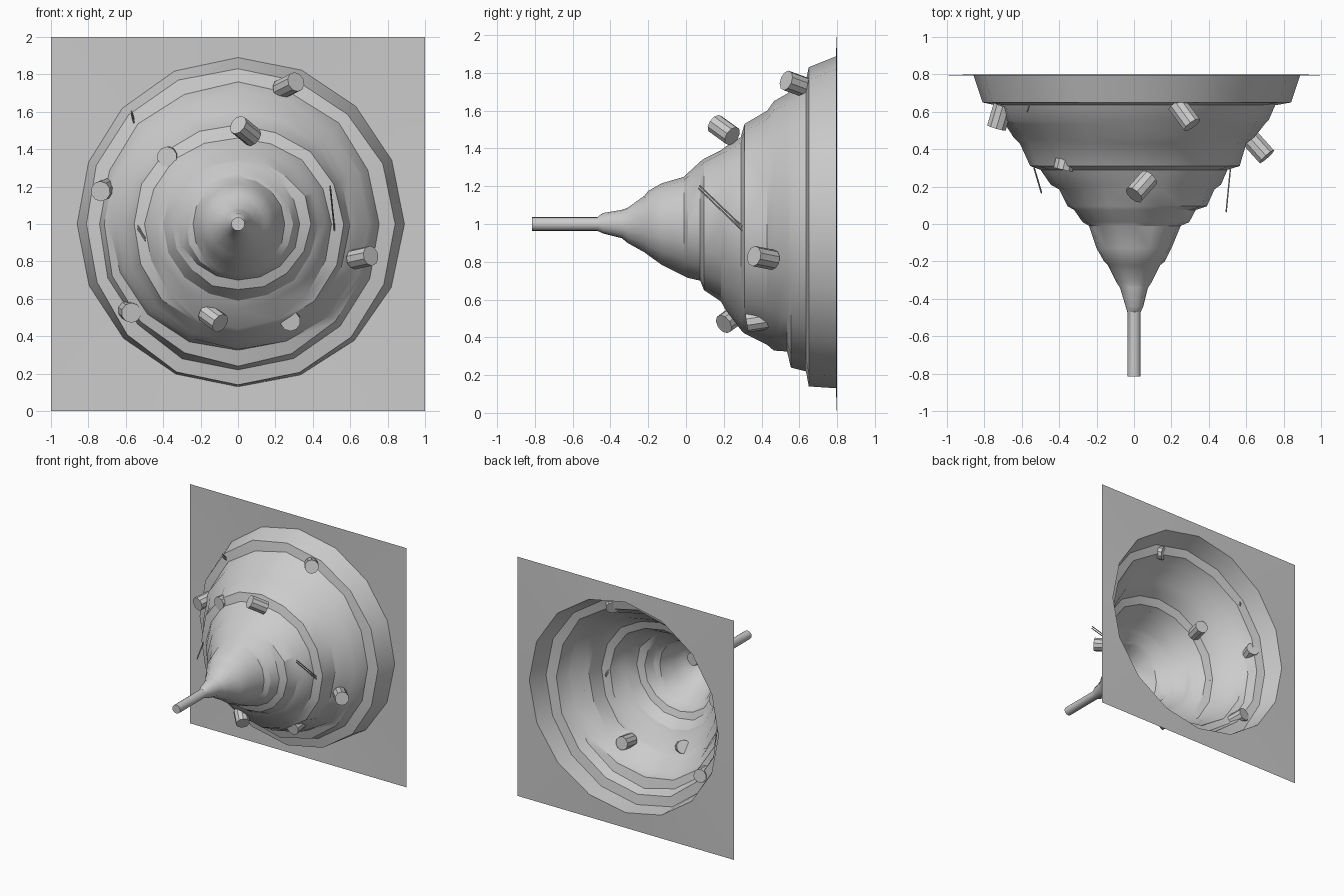
import bpy, bmesh, math, random
from mathutils import Vector

if "Cube" in bpy.data.objects:
    bpy.data.objects.remove(bpy.data.objects["Cube"])

random.seed(4)
SEG = 16

# Funnel rings: depth y, then radius to the right, top, left and bottom
RINGS = [
    (-0.815, .036, .036, .036, .036), (-0.47, .036, .036, .036, .036),
    (-0.44, .05, .058, .045, .05), (-0.34, .075, .075, .075, .075),
    (-0.31, .095, .085, .095, .10), (-0.22, .14, .15, .14, .15),
    (-0.20, .165, .175, .16, .165), (-0.13, .20, .215, .20, .215),
    (-0.01, .25, .25, .24, .275), (0.01, .295, .27, .275, .285),
    (0.075, .33, .33, .32, .30), (0.095, .39, .345, .355, .35),
    (0.185, .43, .39, .40, .41), (0.21, .465, .41, .445, .455),
    (0.29, .50, .46, .50, .56), (0.31, .565, .53, .555, .58),
    (0.43, .60, .60, .61, .64), (0.465, .645, .65, .645, .67),
    (0.535, .70, .69, .69, .675), (0.555, .72, .71, .715, .76),
    (0.635, .755, .76, .74, .78), (0.65, .84, .83, .81, .86),
    (0.80, .89, .89, .86, .87),
]


def radius_at(ring, a):
    q = a / (math.pi / 2)
    i = int(q) % 4
    f = q - int(q)
    f = f * f * (3 - 2 * f)
    return ring[1 + i] * (1 - f) + ring[1 + (i + 1) % 4] * f


def finish(bm, name, angle):
    bmesh.ops.recalc_face_normals(bm, faces=bm.faces)
    mesh = bpy.data.meshes.new(name)
    bm.to_mesh(mesh)
    bm.free()
    ob = bpy.data.objects.new(name, mesh)
    bpy.context.collection.objects.link(ob)
    bpy.ops.object.select_all(action='DESELECT')
    bpy.context.view_layer.objects.active = ob
    ob.select_set(True)
    bpy.ops.object.shade_smooth_by_angle(angle=math.radians(angle))
    return ob


# Stepped funnel with its tube, opening into a square wall plate
bm = bmesh.new()
loops = []
for k, ring in enumerate(RINGS):
    loop = []
    for s in range(SEG):
        a = 2 * math.pi * s / SEG
        r = radius_at(ring, a)
        y = ring[0]
        if 8 < k < len(RINGS) - 1 and s % 4:
            r += random.uniform(-.008, .008)
        loop.append(bm.verts.new((r * math.cos(a), y, 1 + r * math.sin(a))))
    loops.append(loop)
# Outer edge of the plate, following the same spokes out to the square
border = []
for s in range(SEG):
    a = 2 * math.pi * s / SEG
    c, d = math.cos(a), math.sin(a)
    m = max(abs(c), abs(d))
    border.append(bm.verts.new((c / m, 0.795, 1 + d / m)))
loops.append(border)
for lower, upper in zip(loops, loops[1:]):
    for s in range(SEG):
        t = (s + 1) % SEG
        bm.faces.new((lower[s], lower[t], upper[t], upper[s]))
bm.faces.new(loops[0])
finish(bm, "funnel_and_plate", 28)


def rod(name, start, end, r, sides):
    p, q = Vector(start), Vector(end)
    bm = bmesh.new()
    bmesh.ops.create_cone(bm, cap_ends=True, segments=sides, radius1=r,
                          radius2=r, depth=(q - p).length)
    turn = (q - p).to_track_quat('Z', 'Y').to_matrix().to_4x4()
    bmesh.ops.transform(bm, matrix=turn, verts=bm.verts)
    bmesh.ops.translate(bm, vec=(p + q) / 2, verts=bm.verts)
    return finish(bm, name, 30)


# Stubby pegs pushed through the funnel wall
PEGS = [
    ((.31, .53, 1.76), (.23, .64, 1.72)),
    ((.00, .155, 1.53), (.08, .245, 1.465)),
    ((-.38, .29, 1.36), (-.35, .42, 1.36)),
    ((-.735, .515, 1.175), (-.70, .635, 1.19)),
    ((-.57, .53, .525), (-.59, .66, .54)),
    ((-.095, .20, .47), (-.17, .275, .525)),
    ((.28, .32, .48), (.28, .45, .50)),
    ((.71, .36, .83), (.62, .46, .81)),
]
for i, (p, q) in enumerate(PEGS):
    rod(f"peg_{i + 1}", p, q, .054, 10)

# Thin needles, in parallel pairs
NEEDLES = [
    ((.493, .065, 1.19), (.518, .32, .945)),
    ((-.535, .30, .975), (-.495, .165, .91)),
    ((-.57, .60, 1.59), (-.55, .66, 1.52)),
]
for i, (p, q) in enumerate(NEEDLES):
    for j in range(2):
        shift = Vector((0, .006, .014)) * j
        rod(f"needle_{i + 1}_{j + 1}", Vector(p) + shift, Vector(q) + shift, .004, 6)
